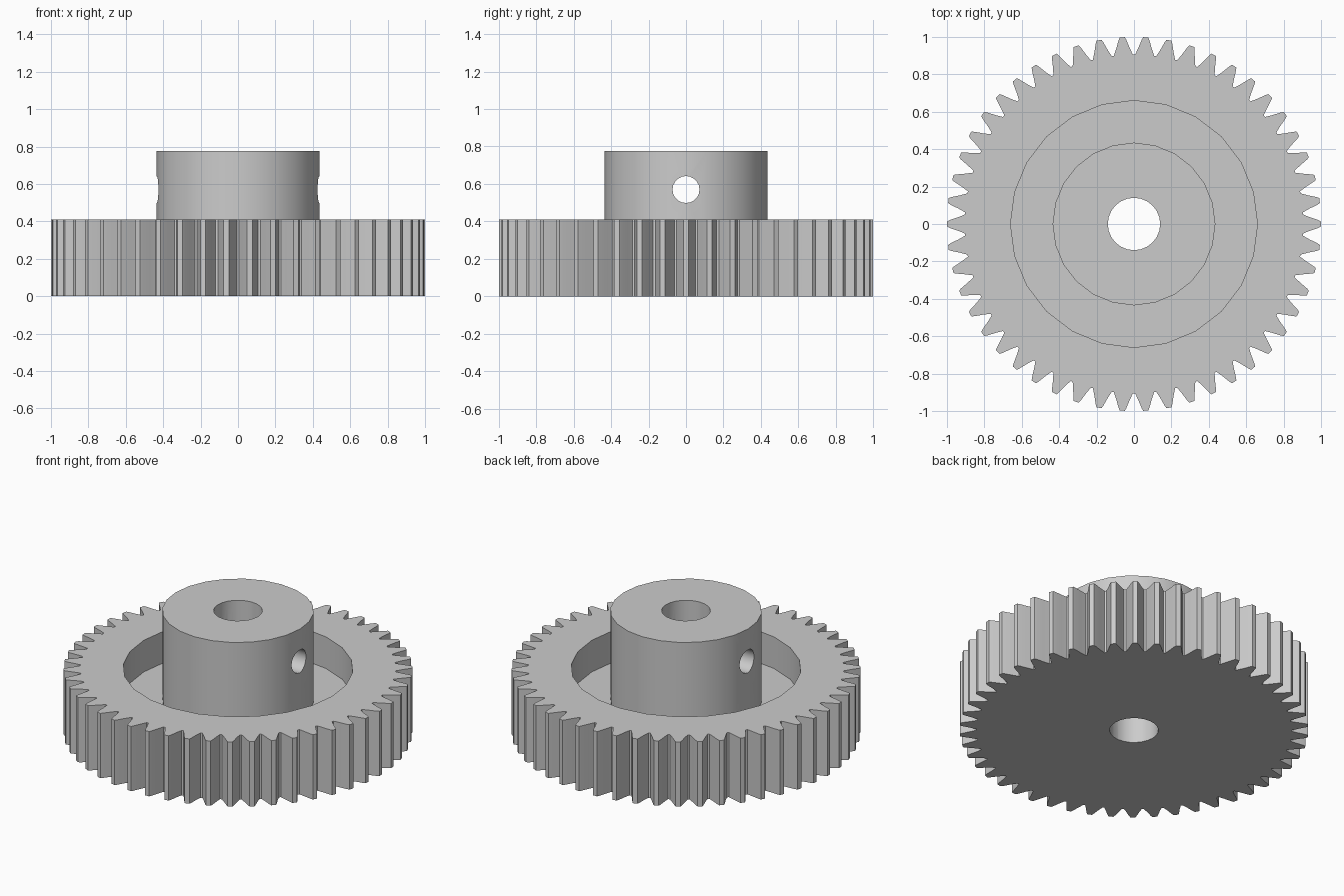
import bpy
import bmesh
import math

cube = bpy.data.objects.get("Cube")
if cube:
    bpy.data.objects.remove(cube, do_unlink=True)

TEETH = 50
GEAR_TOP, FLOOR, HUB_TOP = 0.41, 0.21, 0.775
HUB_R, RECESS_R, BORE_R, PIN_R = 0.435, 0.66, 0.14, 0.072

grey = bpy.data.materials.new("plain grey")
grey.use_nodes = True
colour = (0.6, 0.6, 0.6, 1)
grey.diffuse_color = colour
grey.node_tree.nodes["Principled BSDF"].inputs["Base Color"].default_value = colour


def cylinder(name, radius, z0, z1, sides):
    bpy.ops.mesh.primitive_cylinder_add(
        vertices=sides, radius=radius, depth=z1 - z0, location=(0, 0, (z0 + z1) / 2))
    obj = bpy.context.object
    obj.name = name
    return obj


def cut(obj, cutter):
    mod = obj.modifiers.new("cut", "BOOLEAN")
    mod.operation = "DIFFERENCE"
    mod.solver = "EXACT"
    mod.object = cutter
    bpy.context.view_layer.objects.active = obj
    bpy.ops.object.modifier_apply(modifier=mod.name)


def finish(obj):
    obj.data.materials.clear()
    obj.data.materials.append(grey)
    bpy.ops.object.select_all(action="DESELECT")
    obj.select_set(True)
    bpy.context.view_layer.objects.active = obj
    bpy.ops.object.shade_smooth_by_angle(angle=math.radians(25))


# Toothed wheel: one tooth profile (fraction of pitch, radius) repeated around
half_tooth = [(-0.45, 0.905), (-0.31, 0.94), (-0.17, 0.985), (-0.11, 1.0)]
tooth = half_tooth + [(-f, r) for f, r in reversed(half_tooth)]
bm = bmesh.new()
ring = []
for i in range(TEETH):
    for f, r in tooth:
        a = (i + f) * math.tau / TEETH
        ring.append(bm.verts.new((r * math.cos(a), r * math.sin(a), 0)))
base = bm.faces.new(ring)
result = bmesh.ops.extrude_face_region(bm, geom=[base])
top = [v for v in result["geom"] if isinstance(v, bmesh.types.BMVert)]
bmesh.ops.translate(bm, verts=top, vec=(0, 0, GEAR_TOP))
bmesh.ops.recalc_face_normals(bm, faces=bm.faces)
mesh = bpy.data.meshes.new("gear_wheel")
bm.to_mesh(mesh)
bm.free()
gear = bpy.data.objects.new("gear_wheel", mesh)
bpy.context.collection.objects.link(gear)

# Hub standing in the recess
hub = cylinder("hub", HUB_R, FLOOR - 0.01, HUB_TOP, 24)

# Recess, shaft bore and cross pin hole
recess = cylinder("recess_cutter", RECESS_R, FLOOR, 1, 24)
bore = cylinder("bore_cutter", BORE_R, -0.5, 1.5, 24)
pin = cylinder("pin_cutter", PIN_R, -1, 1, 20)
pin.rotation_euler = (0, math.pi / 2, 0)
pin.location = (0, 0, 0.57)
bpy.context.view_layer.update()

cut(gear, recess)
cut(gear, bore)
cut(hub, bore)
cut(hub, pin)
for helper in (recess, bore, pin):
    bpy.data.objects.remove(helper, do_unlink=True)

finish(gear)
finish(hub)
